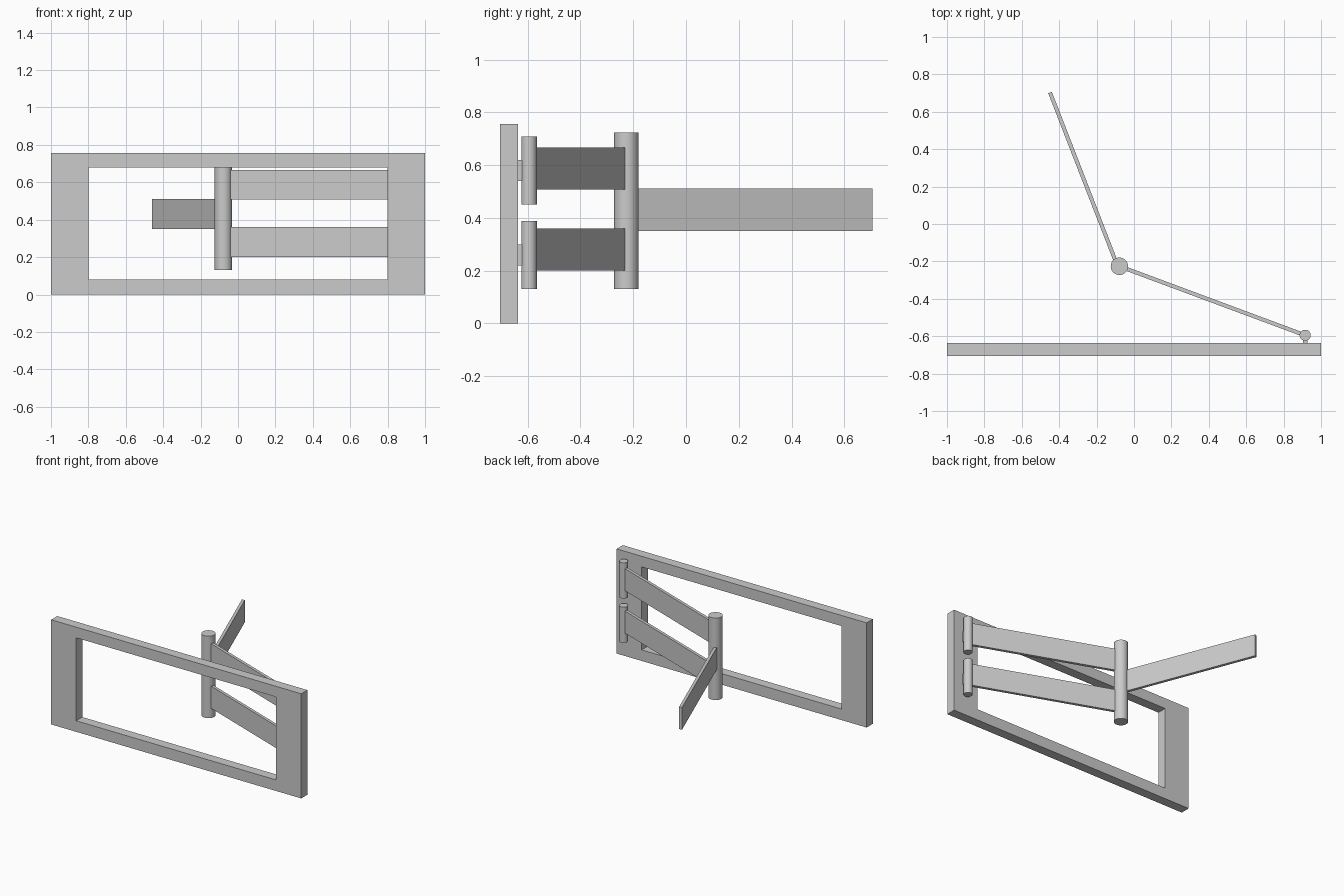
import bpy, bmesh
from math import atan2, hypot
from mathutils import Vector

if "Cube" in bpy.data.objects:
    bpy.data.objects.remove(bpy.data.objects["Cube"])


def cylinder(name, x, y, z0, z1, r):
    bpy.ops.mesh.primitive_cylinder_add(vertices=32, radius=r, depth=z1 - z0,
                                        location=(x, y, (z0 + z1) / 2))
    ob = bpy.context.object
    ob.name = name
    bpy.ops.object.shade_smooth_by_angle()
    return ob


def bar(name, a, b, z0, z1, thick):
    """Flat upright plate running from point a to point b in plan."""
    dx, dy = b[0] - a[0], b[1] - a[1]
    bpy.ops.mesh.primitive_cube_add(
        size=1, location=((a[0] + b[0]) / 2, (a[1] + b[1]) / 2, (z0 + z1) / 2),
        rotation=(0, 0, atan2(dy, dx)))
    ob = bpy.context.object
    ob.name = name
    ob.scale = (hypot(dx, dy), thick, z1 - z0)
    bpy.ops.object.transform_apply(location=False, rotation=False, scale=True)
    return ob


# Rectangular frame with a window opening
def frame(name, outer, inner, y0, y1):
    bm = bmesh.new()

    def loop(rect, y):
        x0, x1, z0, z1 = rect
        return [bm.verts.new(p) for p in
                ((x0, y, z0), (x1, y, z0), (x1, y, z1), (x0, y, z1))]

    rings = [loop(outer, y0), loop(outer, y1), loop(inner, y1), loop(inner, y0)]
    for k in range(4):
        a, b = rings[k], rings[(k + 1) % 4]
        for i in range(4):
            j = (i + 1) % 4
            bm.faces.new((a[i], a[j], b[j], b[i]))
    bmesh.ops.recalc_face_normals(bm, faces=bm.faces)
    me = bpy.data.meshes.new(name)
    bm.to_mesh(me)
    bm.free()
    ob = bpy.data.objects.new(name, me)
    bpy.context.collection.objects.link(ob)


frame("wall_frame", (-1, 1, 0, 0.757), (-0.8, 0.8, 0.08, 0.68), -0.706, -0.636)

HINGE = Vector((0.915, -0.595))
POST = Vector((-0.078, -0.226))

# Central pivot post
cylinder("pivot_post", *POST, 0.13, 0.723, 0.0465)

# Lower and upper arms, each with a hinge pin and a small mounting tab
for label, dz in (("lower", 0.0), ("upper", 0.32 - 0.013)):
    cylinder(label + "_hinge_pin", *HINGE, 0.13 + dz + 0.013 * (dz > 0),
             0.388 + dz + 0.013 * (dz > 0), 0.0295)
    bar(label + "_arm", HINGE, POST, 0.2 + dz, 0.36 + dz, 0.021)
    off = 0.013 if dz else 0
    bar(label + "_mount_tab", (HINGE.x, -0.65), HINGE,
        0.22 + dz + off, 0.3 + dz + off, 0.024)

# Single swinging arm reaching to the back
bar("swing_arm", (-0.086, -0.23), (-0.449, 0.703), 0.351, 0.511, 0.021)
